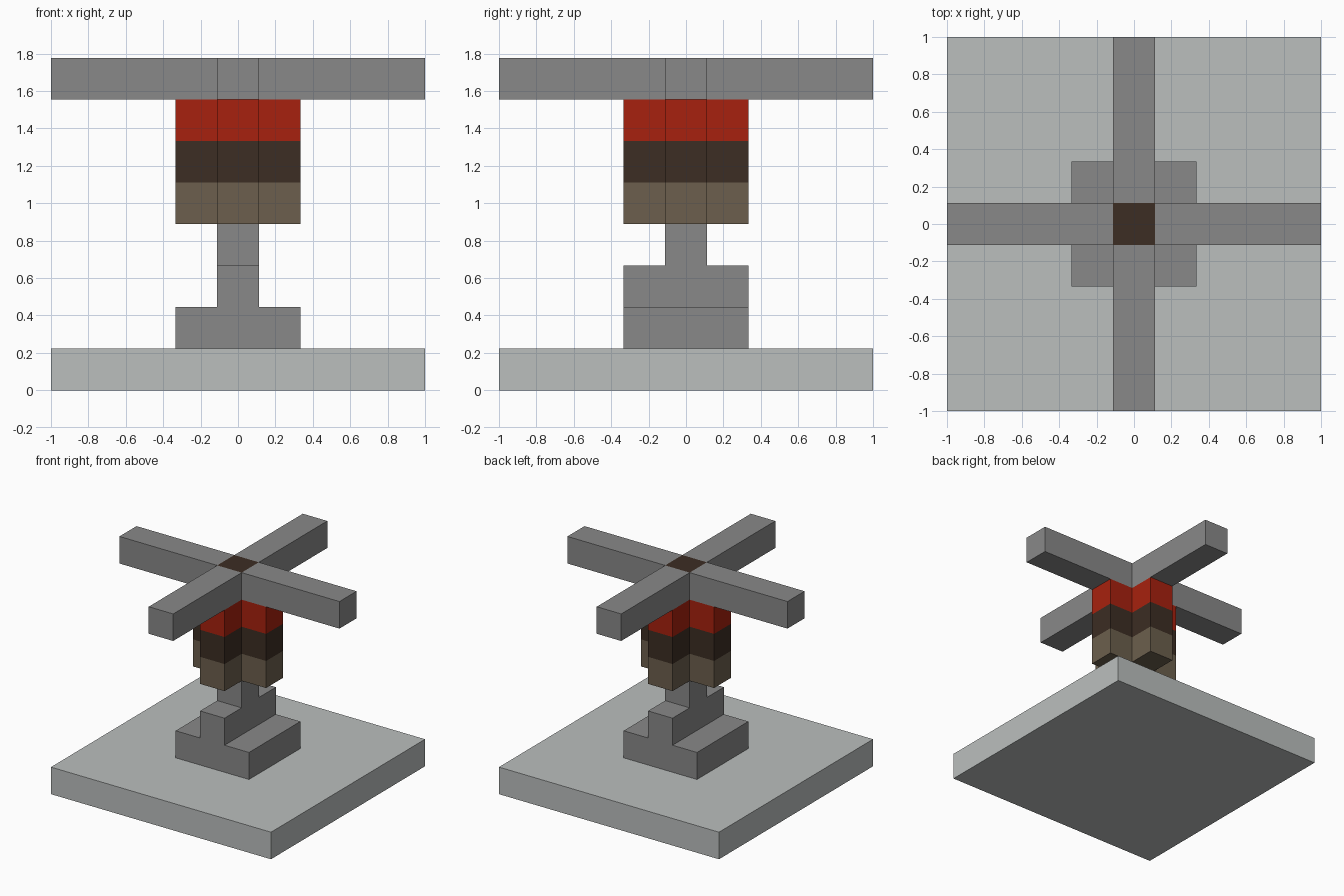
import bpy
import bmesh
from mathutils import Matrix, Vector

default = bpy.data.objects.get("Cube")
if default:
    bpy.data.objects.remove(default, do_unlink=True)

U = 2 / 9  # one block


def material(name, *srgb):
    """Flat material from 0-255 display values."""
    linear = [((c / 255 + 0.055) / 1.055) ** 2.4 for c in srgb] + [1]
    mat = bpy.data.materials.new(name)
    mat.use_nodes = True
    mat.diffuse_color = linear
    mat.node_tree.nodes["Principled BSDF"].inputs["Base Color"].default_value = linear
    return mat


pale_stone = material("pale stone", 187, 191, 190)
grey_stone = material("grey stone", 137, 137, 137)
red = material("red", 167, 33, 14)
dark_wood = material("dark wood", 60, 45, 35)
tan_wood = material("tan wood", 108, 95, 77)


def finish(name, bm, *mats):
    bmesh.ops.recalc_face_normals(bm, faces=bm.faces)
    mesh = bpy.data.meshes.new(name)
    bm.to_mesh(mesh)
    bm.free()
    for mat in mats:
        mesh.materials.append(mat)
    obj = bpy.data.objects.new(name, mesh)
    bpy.context.collection.objects.link(obj)
    return obj


def block(name, layer, width, depth, mat):
    """Centred box, one block tall, sized in blocks."""
    bm = bmesh.new()
    place = Matrix.Translation((0, 0, (layer + 0.5) * U)) @ Matrix.Diagonal((width * U, depth * U, U, 1))
    bmesh.ops.create_cube(bm, size=1, matrix=place)
    return finish(name, bm, mat)


def cross(name, layer, span, mat, hub=None):
    """Plus-shaped slab of one hub square and four arms, one block tall."""
    bm = bmesh.new()
    h, r, z = U / 2, span * U / 2, layer * U
    square = [(-h, -h), (h, -h), (h, h), (-h, h)]
    arm = [(h, -h), (r, -h), (r, h), (h, h)]
    bm.faces.new([bm.verts.new((x, y, z)) for x, y in square])
    for quarter in range(4):
        turn = Matrix.Rotation(quarter * 1.5707963, 3, "Z")
        bm.faces.new([bm.verts.new(turn @ Vector((x, y, z))) for x, y in arm])
    bmesh.ops.remove_doubles(bm, verts=bm.verts, dist=0.001)
    result = bmesh.ops.extrude_face_region(bm, geom=bm.faces[:], use_keep_orig=True)
    top = [v for v in result["geom"] if isinstance(v, bmesh.types.BMVert)]
    bmesh.ops.translate(bm, verts=top, vec=(0, 0, U))
    # The hub shows its own colour on the upper face
    if hub:
        for face in bm.faces:
            centre = face.calc_center_median()
            if centre.xy.length < h / 2 and centre.z > z + h:
                face.material_index = 1
    return finish(name, bm, mat, *([hub] if hub else []))


# Base and stepped pedestal
block("base_slab", 0, 9, 9, pale_stone)
block("pedestal_step", 1, 3, 3, grey_stone)
block("pedestal_ridge", 2, 1, 3, grey_stone)
block("pedestal_post", 3, 1, 1, grey_stone)

# Banded head
cross("head_lower_band", 4, 3, tan_wood)
cross("head_middle_band", 5, 3, dark_wood)
cross("head_upper_band", 6, 3, red)

# Four long arms on top
cross("top_arms", 7, 9, grey_stone, hub=dark_wood)
